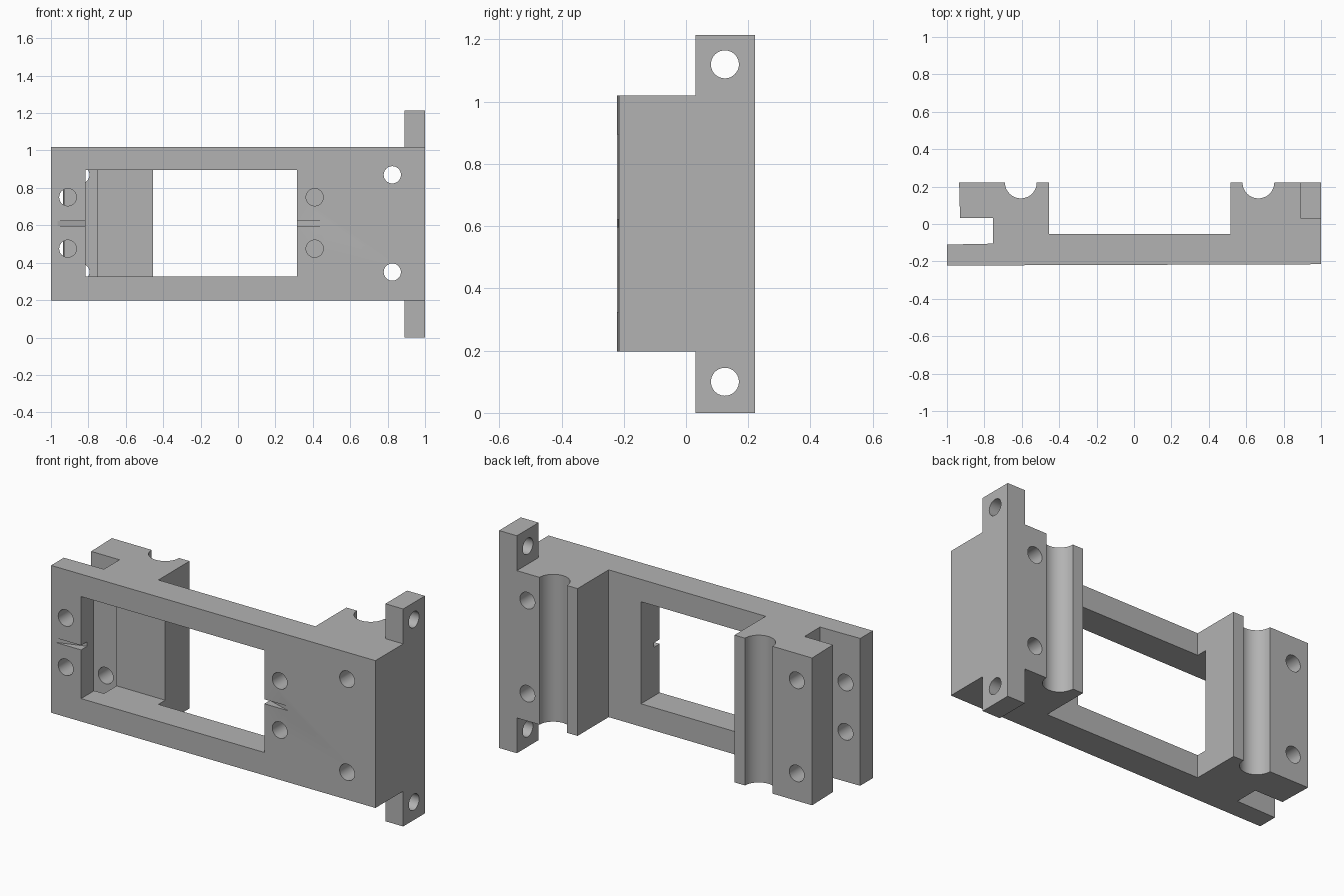
import bpy, bmesh
from math import cos, sin, pi, radians
from mathutils import Matrix

cube = bpy.data.objects.get("Cube")
if cube:
    bpy.data.objects.remove(cube, do_unlink=True)

grey = bpy.data.materials.new("plain grey")
grey.use_nodes = True
grey.diffuse_color = (0.45, 0.45, 0.45, 1)
grey.node_tree.nodes["Principled BSDF"].inputs["Base Color"].default_value = grey.diffuse_color


def add_object(name, bm):
    bmesh.ops.recalc_face_normals(bm, faces=bm.faces)
    mesh = bpy.data.meshes.new(name)
    bm.to_mesh(mesh)
    bm.free()
    mesh.materials.append(grey)
    ob = bpy.data.objects.new(name, mesh)
    bpy.context.collection.objects.link(ob)
    return ob


def prism(name, outline, low, high):
    """Extrude an xy outline from height low to high."""
    bm = bmesh.new()
    face = bm.faces.new([bm.verts.new((x, y, low)) for x, y in outline])
    top = bmesh.ops.extrude_face_region(bm, geom=[face])["geom"]
    bmesh.ops.translate(bm, vec=(0, 0, high - low),
                        verts=[v for v in top if isinstance(v, bmesh.types.BMVert)])
    return add_object(name, bm)


def box(name, x, y, z):
    return prism(name, [(x[0], y[0]), (x[1], y[0]), (x[1], y[1]), (x[0], y[1])], *z)


def bore(name, centre, radius, length, axis):
    bm = bmesh.new()
    turn = Matrix.Rotation(radians(90), 4, "X" if axis == "Y" else "Y")
    bmesh.ops.create_cone(bm, cap_ends=True, segments=40, radius1=radius,
                          radius2=radius, depth=length,
                          matrix=Matrix.Translation(centre) @ turn)
    return add_object(name, bm)


def combine(target, other, operation):
    other.hide_render = True
    mod = target.modifiers.new("combine", "BOOLEAN")
    mod.operation, mod.solver, mod.object = operation, "EXACT", other
    bpy.context.view_layer.objects.active = target
    bpy.ops.object.modifier_apply(modifier=mod.name)
    bpy.data.objects.remove(other, do_unlink=True)


def groove(cx, cy, r=0.085, steps=24):
    """Half-round channel, walked from +x to -x."""
    return [(cx + r * cos(pi * i / steps), cy - r * sin(pi * i / steps))
            for i in range(steps + 1)]


# Main body: plate with two grooved rear blocks and a slot at one end
BACK, BOTTOM, TOP = 0.222, 0.197, 1.02
outline = [(-1, -0.222), (1, -0.215), (1, BACK)]
outline += groove(0.665, BACK)
outline += [(0.515, BACK), (0.515, -0.053), (-0.455, -0.053), (-0.455, BACK)]
outline += groove(-0.605, BACK)
outline += [(-0.935, BACK), (-0.93, 0.032), (-0.755, 0.032), (-0.755, -0.105), (-1, -0.11)]
body = prism("mounting_bracket", outline, BOTTOM, TOP)

# Tabs above and below the right-hand end
combine(body, box("tab_strip", (0.89, 1), (0.03, BACK), (0, 1.215)), "UNION")

# Window, with a pocket sunk into the rear block
combine(body, box("window_cutter", (-0.815, 0.315), (-0.4, 0.007), (0.325, 0.895)), "DIFFERENCE")

# Screw holes beside the window and wide-set fixing holes
for z in (0.475, 0.75):
    combine(body, bore("hole_cutter", (-0.91, -0.2, z), 0.046, 0.3, "Y"), "DIFFERENCE")
    combine(body, bore("hole_cutter", (0.41, -0.2, z), 0.046, 0.24, "Y"), "DIFFERENCE")
for z in (0.35, 0.87):
    combine(body, bore("hole_cutter", (0.825, 0, z), 0.046, 0.7, "Y"), "DIFFERENCE")
    combine(body, bore("hole_cutter", (-0.84, 0.15, z), 0.046, 0.28, "Y"), "DIFFERENCE")

# Tab holes
for z in (0.1, 1.12):
    combine(body, bore("hole_cutter", (0.95, 0.125, z), 0.045, 0.3, "X"), "DIFFERENCE")

# Tapered wire slits on both sides of the window
for edge, tip, inside in ((-0.815, -0.965, 0.03), (0.315, 0.465, -0.03)):
    wedge = [(tip, -0.218), (tip, -0.3), (edge + inside, -0.3), (edge + inside, -0.158)]
    combine(body, prism("slit_cutter", wedge, 0.597, 0.622), "DIFFERENCE")

# Merge coplanar pieces, then smooth the round surfaces only
bm = bmesh.new()
bm.from_mesh(body.data)
bmesh.ops.remove_doubles(bm, verts=bm.verts, dist=0.0001)
bmesh.ops.dissolve_limit(bm, angle_limit=radians(0.5), verts=bm.verts, edges=bm.edges)
bm.to_mesh(body.data)
bm.free()
bpy.ops.object.select_all(action="DESELECT")
body.select_set(True)
bpy.context.view_layer.objects.active = body
bpy.ops.object.shade_smooth_by_angle(angle=radians(30))
